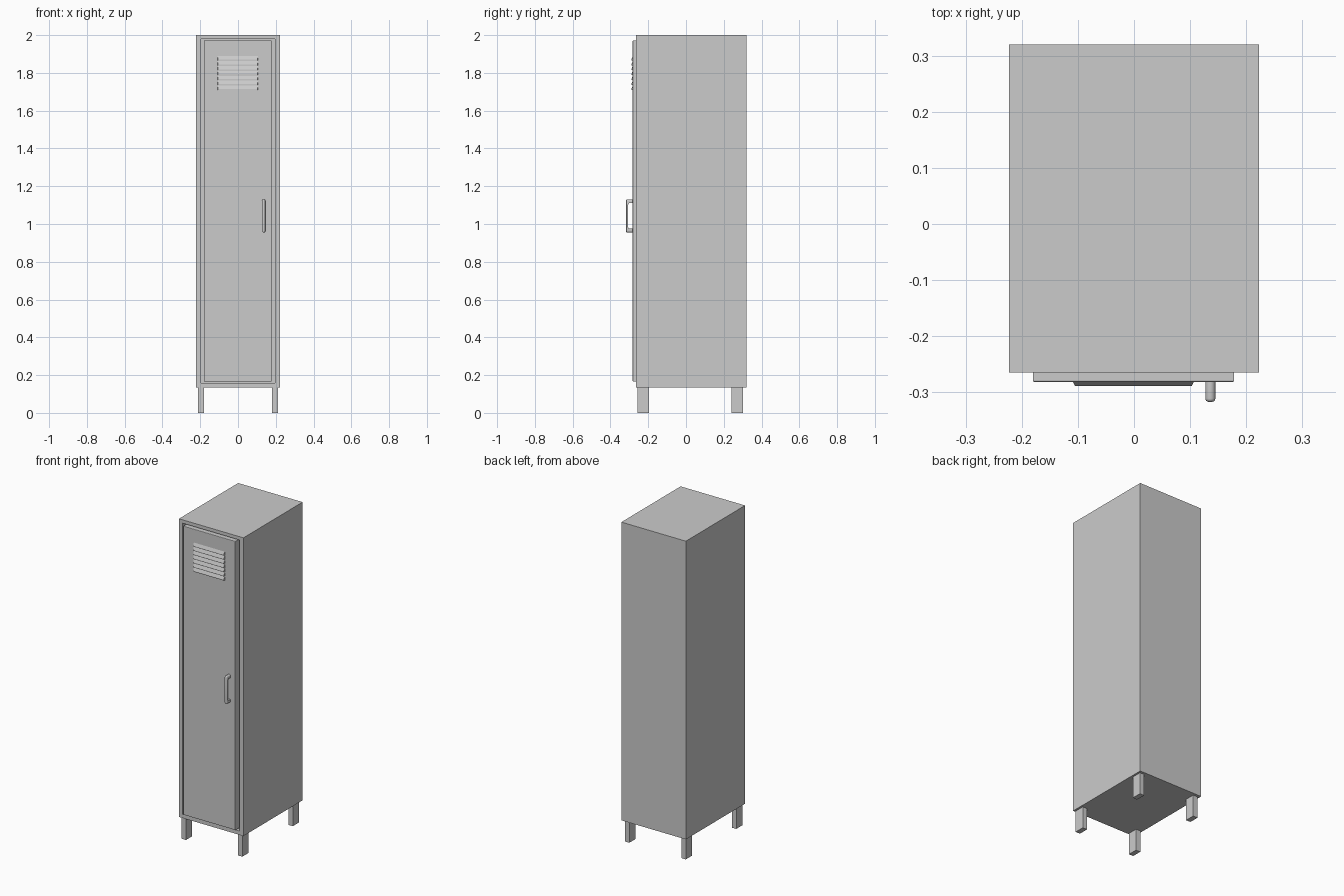
import bpy, bmesh, math
from mathutils import Vector

if "Cube" in bpy.data.objects:
    bpy.data.objects.remove(bpy.data.objects["Cube"], do_unlink=True)

steel = bpy.data.materials.new("grey_steel")
steel.use_nodes = True
GREY = (0.6, 0.6, 0.6, 1)
steel.diffuse_color = GREY
steel.node_tree.nodes["Principled BSDF"].inputs["Base Color"].default_value = GREY


def finish(name, bm):
    bmesh.ops.recalc_face_normals(bm, faces=bm.faces[:])
    mesh = bpy.data.meshes.new(name)
    bm.to_mesh(mesh)
    bm.free()
    mesh.materials.append(steel)
    obj = bpy.data.objects.new(name, mesh)
    bpy.context.collection.objects.link(obj)
    return obj


def box_mesh(lo, hi):
    bm = bmesh.new()
    bmesh.ops.create_cube(bm, size=1)
    for v in bm.verts:
        v.co = [a + (b - a) * (c + 0.5) for a, b, c in zip(lo, hi, v.co)]
    bm.faces.ensure_lookup_table()
    return bm


def front_face(bm):
    return min(bm.faces, key=lambda f: f.calc_center_median().y)


def modify(obj, kind, **settings):
    mod = obj.modifiers.new(kind.title(), kind)
    for key, value in settings.items():
        setattr(mod, key, value)


# Cabinet body with a recessed door opening
FRONT, DOOR = -0.265, -0.282
bm = box_mesh((-0.223, FRONT, 0.135), (0.223, 0.32, 2))
opening = front_face(bm)
bmesh.ops.inset_individual(bm, faces=[opening], thickness=0.037)
for v in opening.verts:
    v.co.z = 1.979 if v.co.z > 1 else 0.159
ring = bmesh.ops.extrude_discrete_faces(bm, faces=[opening])["faces"]
bmesh.ops.translate(bm, verts=ring[0].verts[:], vec=(0, 0.025, 0))
finish("cabinet_body", bm)

# Door panel, with softened front edges
bm = box_mesh((-0.18, DOOR, 0.166), (0.178, FRONT + 0.025, 1.972))
bmesh.ops.bevel(bm, geom=front_face(bm).edges[:], offset=0.003, segments=2,
                profile=0.5, affect="EDGES")
finish("door", bm)

# Pressed louvres: each slopes outward towards its lower lip
SLATS, LOW, HIGH = 7, 1.71, 1.892
pitch = (HIGH - LOW) / SLATS
bm = bmesh.new()
for i in range(SLATS):
    z = LOW + i * pitch
    rim = [bm.verts.new((x, DOOR + 0.001, h))
           for x, h in ((-0.109, z), (0.107, z), (0.107, z + pitch * 0.96), (-0.109, z + pitch * 0.96))]
    lip = [bm.verts.new((x, DOOR - 0.007, h))
           for x, h in ((-0.105, z), (0.103, z), (0.103, z + 0.005), (-0.105, z + 0.005))]
    bm.faces.new(rim)
    bm.faces.new(lip)
    for a in range(4):
        b = (a + 1) % 4
        bm.faces.new((rim[a], rim[b], lip[b], lip[a]))
finish("door_louvres", bm)

# Pull handle: a rounded bar with a finger opening cut through it
X, Z, R, HALF = 0.136, 1.043, 0.009, 0.079
bm = bmesh.new()
outline = []
for i in range(18):
    angle = math.pi * (i % 9) / 8 + (math.pi if i > 8 else 0)
    end = HALF if i < 9 else -HALF
    outline.append(bm.verts.new((X + R * math.cos(angle), DOOR + 0.002,
                                 Z + end + R * math.sin(angle))))
base = bm.faces.new(outline)
bar = bmesh.ops.extrude_face_region(bm, geom=[base])["geom"]
bmesh.ops.translate(bm, verts=[g for g in bar if isinstance(g, bmesh.types.BMVert)],
                    vec=(0, -0.037, 0))
bmesh.ops.bevel(bm, geom=front_face(bm).edges[:], offset=0.006, segments=4,
                profile=0.5, affect="EDGES")
handle = finish("door_handle", bm)

bm = box_mesh((X - 0.03, DOOR - 0.024, Z - 0.068), (X + 0.03, DOOR + 0.02, Z + 0.068))
corners = [e for e in bm.edges if abs(e.verts[0].co.x - e.verts[1].co.x) > 0.01
           and e.verts[0].co.y < DOOR]
bmesh.ops.bevel(bm, geom=corners, offset=0.008, segments=3, profile=0.5, affect="EDGES")
cutter = finish("handle_cutter", bm)
modify(handle, "BOOLEAN", operation="DIFFERENCE", object=cutter, solver="EXACT")
bpy.context.view_layer.objects.active = handle
handle.select_set(True)
bpy.ops.object.modifier_apply(modifier=handle.modifiers[0].name)
bpy.data.objects.remove(cutter, do_unlink=True)
bpy.ops.object.shade_smooth_by_angle(angle=math.radians(35))

# Four flat legs
for side, x in (("right", -0.195), ("left", 0.195)):
    for end, y in (("front", -0.227), ("back", 0.272)):
        finish(f"{end}_{side}_leg",
               box_mesh((x - 0.0155, y - 0.031, 0), (x + 0.0155, y + 0.031, 0.14)))
